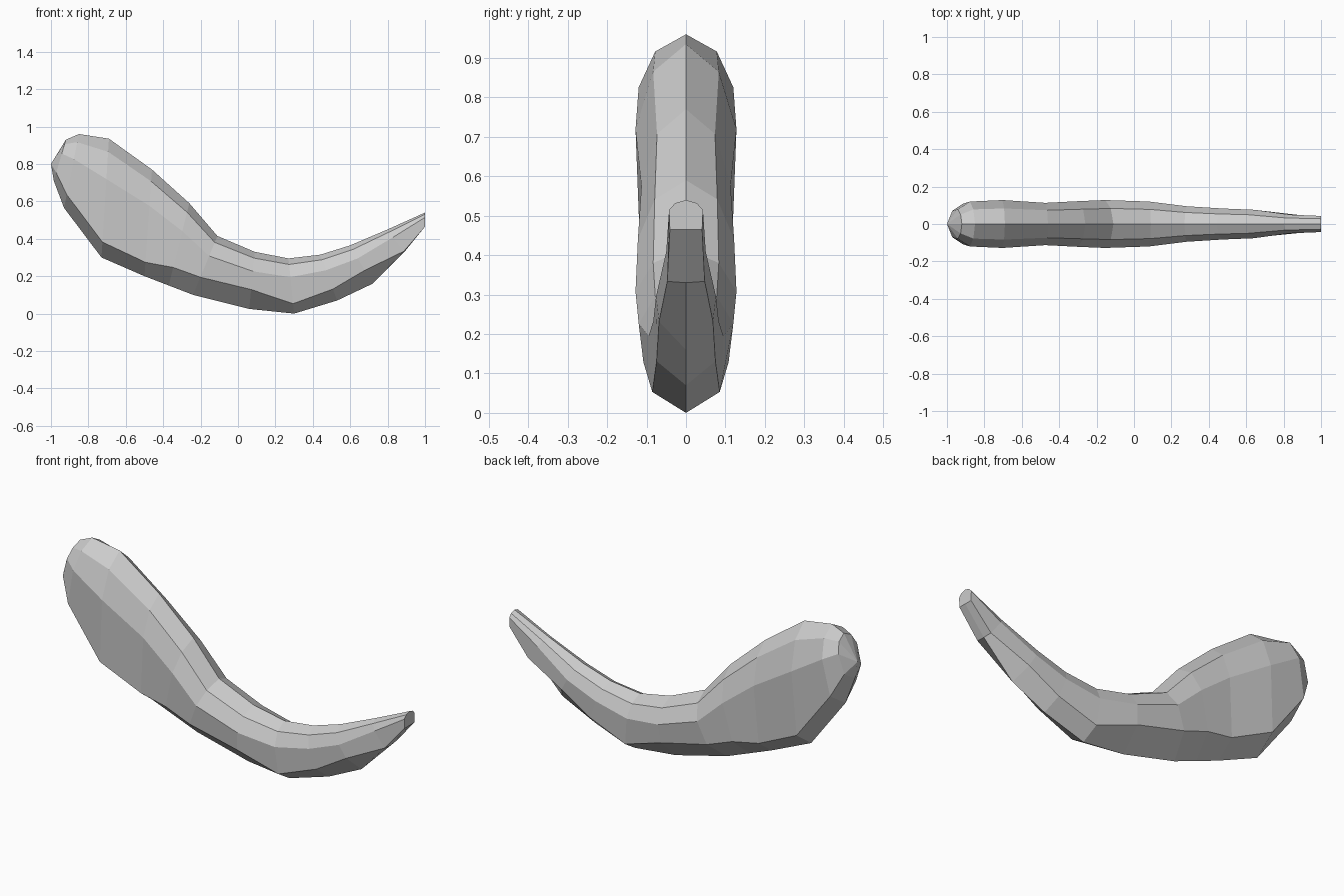
import bpy, bmesh

# Rings along the horn: top x, top z, bottom x, bottom z, half width, lower-edge depth
rings = [
    (-0.92, 0.93, -0.985, 0.71, 0.078, 0.80),
    (-0.85, 0.96, -0.93, 0.565, 0.12, 0.82),
    (-0.69, 0.935, -0.73, 0.30, 0.128, 0.87),
    (-0.46, 0.77, -0.50, 0.20, 0.113, 0.87),
    (-0.26, 0.59, -0.37, 0.15, 0.122, 0.78),
    (-0.11, 0.415, -0.24, 0.10, 0.128, 0.70),
    (0.09, 0.33, 0.06, 0.025, 0.12, 0.66),
    (0.27, 0.295, 0.30, 0.00, 0.095, 0.82),
    (0.44, 0.315, 0.53, 0.07, 0.083, 0.75),
    (0.60, 0.365, 0.72, 0.16, 0.076, 0.65),
    (0.80, 0.45, 0.89, 0.33, 0.05, 0.97),
    (1.00, 0.54, 1.00, 0.465, 0.043, 1.00),
]

bm = bmesh.new()


def add_ring(tx, tz, bx, bz, w, low):
    """Eight-sided section between a top ridge and a bottom ridge."""
    low_y = 0.95 if low > 0.9 else 0.9
    half = [(0.11, 0.65), (0.34, 1.0), (low, low_y)]
    section = [(0, 0)] + half + [(1, 0)] + [(t, -y) for t, y in reversed(half)]
    return [bm.verts.new((tx + (bx - tx) * t, y * w, tz + (bz - tz) * t))
            for t, y in section]


# Curved body
loops = [add_ring(*r) for r in rings]
for a, b in zip(loops, loops[1:]):
    for i in range(8):
        j = (i + 1) % 8
        bm.faces.new((a[i], a[j], b[j], b[i]))

# Blunt rounded end and flat cut tip
nose = bm.verts.new((-1, 0, 0.80))
for i in range(8):
    bm.faces.new((nose, loops[0][(i + 1) % 8], loops[0][i]))
bm.faces.new(loops[-1])

bmesh.ops.recalc_face_normals(bm, faces=bm.faces)
mesh = bpy.data.meshes.new("curved_horn")
bm.to_mesh(mesh)
bm.free()
horn = bpy.data.objects.new("curved_horn", mesh)
bpy.context.collection.objects.link(horn)
